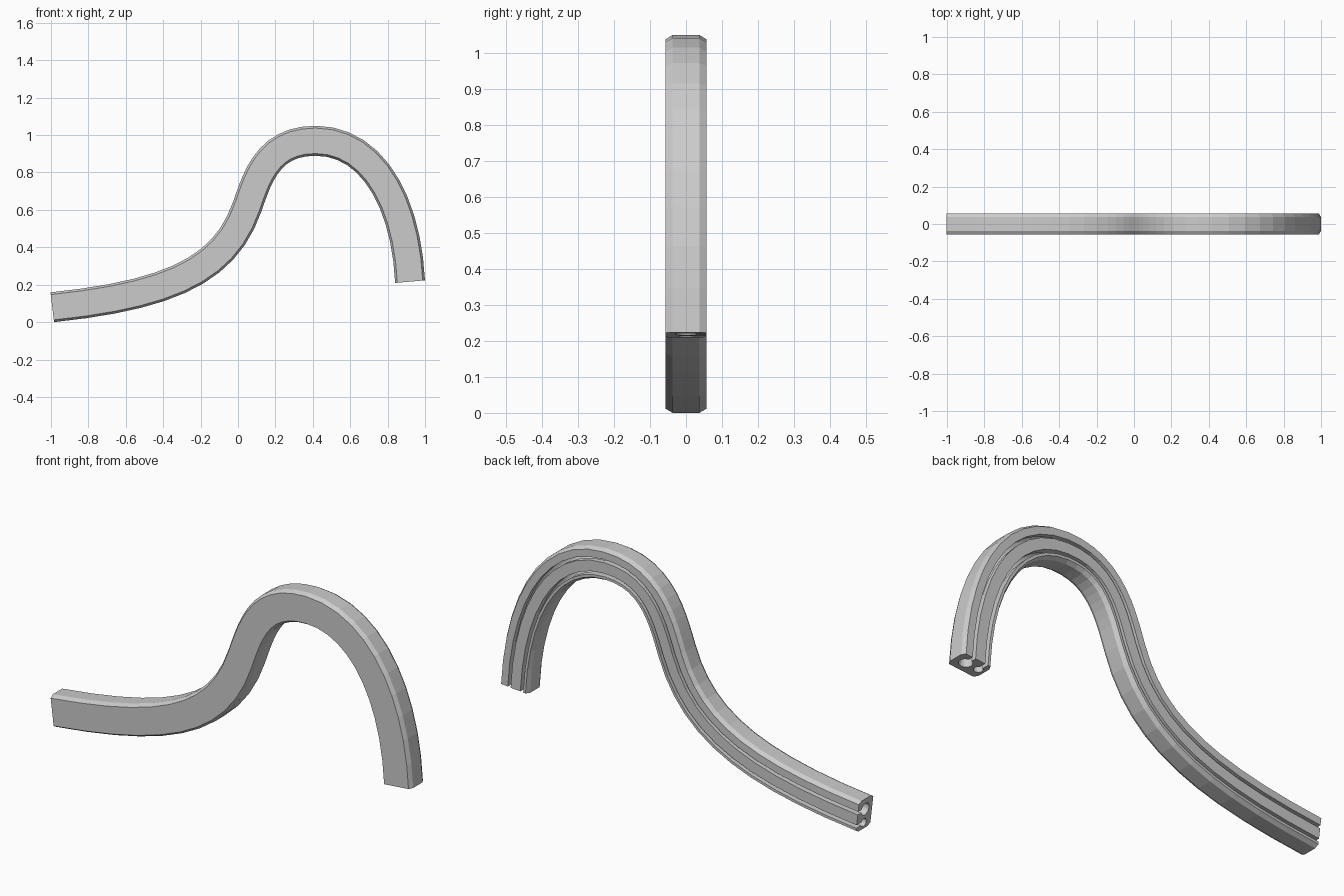
import bpy, bmesh, math
from mathutils import Vector
from mathutils.geometry import interpolate_bezier

if "Cube" in bpy.data.objects:
    bpy.data.objects.remove(bpy.data.objects["Cube"])

grey = bpy.data.materials.new("light_grey")
grey.use_nodes = True
colour = (0.6, 0.6, 0.6, 1)
grey.diffuse_color = colour
grey.node_tree.nodes["Principled BSDF"].inputs["Base Color"].default_value = colour

HALF_W, HALF_D = 0.08, 0.057
STEPS = 11

# Centre line in the x-z plane: point, handle before, handle after
knots = [((-0.993, 0.08), None, (-0.34, 0.148)),
         ((0.05, 0.62), (-0.064, 0.29), (0.107, 0.784)),
         ((0.415, 0.97), (0.165, 0.97), (0.705, 0.97)),
         ((0.92, 0.217), (0.897, 0.667), None)]


def centre_line():
    path = []
    for a, b in zip(knots, knots[1:]):
        points = [Vector((p[0], 0, p[1])) for p in (a[0], a[2], b[1], b[0])]
        path += interpolate_bezier(*points, STEPS + 1)[:-1]
    return path + [points[-1]]


def keyhole(centre, radius, half_slot):
    """Round channel with a narrow slot opening through the back."""
    gap = math.asin(half_slot / radius)
    sides = 16
    start, sweep = math.pi / 2 - gap, 2 * math.pi - 2 * gap
    arc = [(centre + radius * math.cos(start - sweep * i / sides),
            radius * math.sin(start - sweep * i / sides)) for i in range(sides + 1)]
    return [(centre + half_slot, HALF_D)] + arc + [(centre - half_slot, HALF_D)]


# Cross-section: bevelled block with a large outer and a small inner channel
cu, cy = 0.012, 0.02
w, d = HALF_W, HALF_D
profile = [(-w + cu, -d), (w - cu, -d), (w, -d + cy), (w, d - cy), (w - cu, d)]
profile += keyhole(0.023, 0.031, 0.008)
profile += keyhole(-0.047, 0.021, 0.008)
profile += [(-w + cu, d), (-w, d - cy), (-w, -d + cy)]

# Sweep the section along the centre line
path = centre_line()
bm = bmesh.new()
rings = []
for i, p in enumerate(path):
    t = (path[min(i + 1, len(path) - 1)] - path[max(i - 1, 0)]).normalized()
    outward = Vector((-t.z, 0, t.x))
    rings.append([bm.verts.new(p + outward * u + Vector((0, y, 0))) for u, y in profile])
count = len(profile)
for r, s in zip(rings, rings[1:]):
    for i in range(count):
        j = (i + 1) % count
        bm.faces.new((r[i], r[j], s[j], s[i]))
caps = [bm.faces.new(rings[0]), bm.faces.new(rings[-1])]
bmesh.ops.recalc_face_normals(bm, faces=bm.faces)
bmesh.ops.triangulate(bm, faces=caps)

# Rest on the ground
low = min(v.co.z for v in bm.verts)
bmesh.ops.translate(bm, verts=bm.verts, vec=(0, 0, -low))

mesh = bpy.data.meshes.new("curved_channel_strip")
bm.to_mesh(mesh)
bm.free()
mesh.materials.append(grey)
strip = bpy.data.objects.new("curved_channel_strip", mesh)
bpy.context.collection.objects.link(strip)
